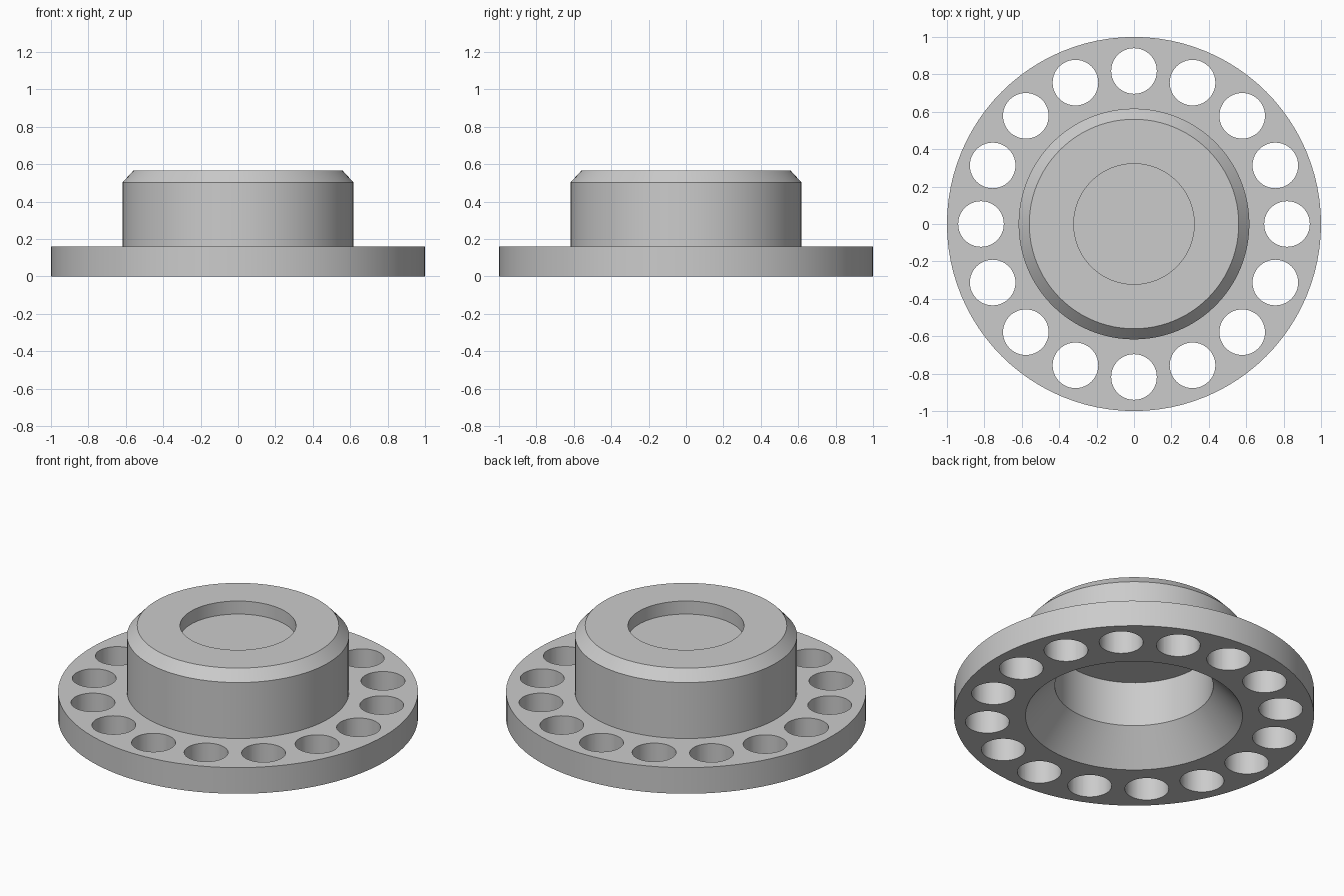
import bpy
import bmesh
import math

cube = bpy.data.objects.get("Cube")
if cube:
    bpy.data.objects.remove(cube, do_unlink=True)

SEGMENTS = 96
HOLES = 16

grey = bpy.data.materials.new("plain grey")
grey.use_nodes = True
colour = (0.6, 0.6, 0.6, 1)
grey.diffuse_color = colour
grey.node_tree.nodes["Principled BSDF"].inputs["Base Color"].default_value = colour


def make_object(name, bm):
    mesh = bpy.data.meshes.new(name)
    bmesh.ops.recalc_face_normals(bm, faces=bm.faces)
    bm.to_mesh(mesh)
    bm.free()
    mesh.materials.append(grey)
    obj = bpy.data.objects.new(name, mesh)
    bpy.context.collection.objects.link(obj)
    return obj


def lathe(name, profile):
    bm = bmesh.new()
    verts = [bm.verts.new((r, 0, z)) for r, z in profile]
    edges = [bm.edges.new(pair) for pair in zip(verts, verts[1:])]
    bmesh.ops.spin(bm, geom=verts + edges, cent=(0, 0, 0), axis=(0, 0, 1),
                   angle=math.tau, steps=SEGMENTS)
    bmesh.ops.remove_doubles(bm, verts=bm.verts, dist=0.0001)
    return make_object(name, bm)


# Flange, chamfered hub, top recess and flared hollow underside
flanged_hub = lathe("flanged_hub", [
    (0, 0.465), (0.44, 0.465), (0.44, 0.19), (0.603, 0),   # underside
    (1, 0), (1, 0.16), (0.617, 0.16),                      # flange
    (0.617, 0.503), (0.56, 0.565),                         # hub
    (0.322, 0.565), (0.322, 0.485), (0, 0.485)])           # recess

# Ring of through holes
bm = bmesh.new()
for i in range(HOLES):
    angle = math.tau * i / HOLES
    ring = bmesh.ops.create_cone(bm, cap_ends=True, segments=48, radius1=0.122,
                                 radius2=0.122, depth=0.6)["verts"]
    bmesh.ops.translate(bm, verts=ring, vec=(0.818 * math.cos(angle),
                                             0.818 * math.sin(angle), 0.08))
cutter = make_object("hole_cutter", bm)
cutter.hide_render = True

cut = flanged_hub.modifiers.new("holes", "BOOLEAN")
cut.operation = "DIFFERENCE"
cut.solver = "EXACT"
cut.object = cutter
bpy.context.view_layer.objects.active = flanged_hub
flanged_hub.select_set(True)
bpy.ops.object.modifier_apply(modifier=cut.name)
bpy.data.objects.remove(cutter, do_unlink=True)

# Smooth round walls, crisp rims
bpy.ops.object.shade_smooth_by_angle(angle=math.radians(30))
